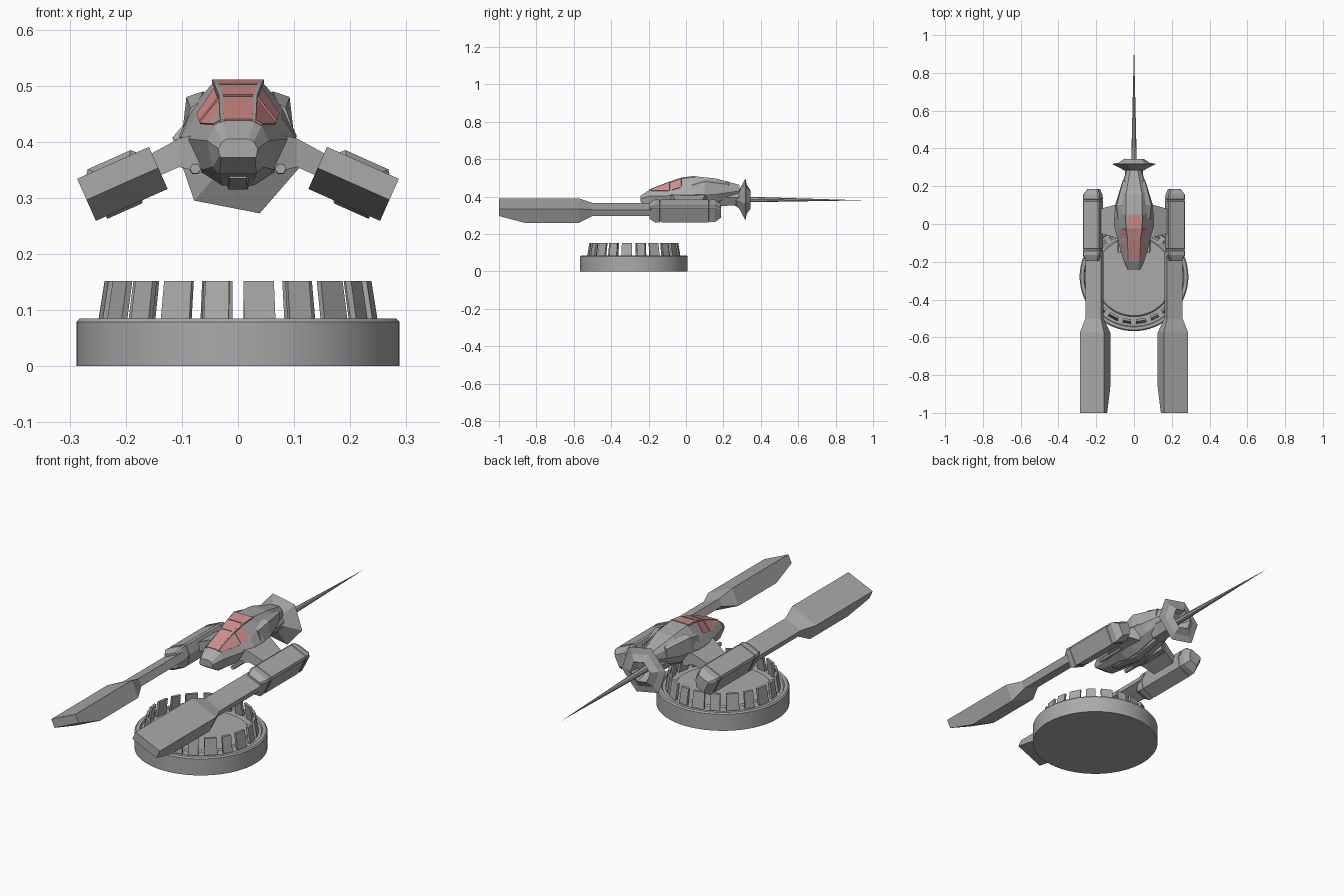
import bpy, bmesh, math
from mathutils import Vector

if "Cube" in bpy.data.objects:
    bpy.data.objects.remove(bpy.data.objects["Cube"])


def material(name, rgb):
    m = bpy.data.materials.new(name)
    m.diffuse_color = (*rgb, 1)
    m.use_nodes = True
    m.node_tree.nodes["Principled BSDF"].inputs["Base Color"].default_value = m.diffuse_color
    return m


GREY = material("hull grey", (0.40, 0.40, 0.40))
PINK = material("canopy pink", (0.66, 0.27, 0.25))


def finish(name, bm, mat=GREY, smooth=None):
    bmesh.ops.recalc_face_normals(bm, faces=bm.faces)
    me = bpy.data.meshes.new(name)
    bm.to_mesh(me)
    bm.free()
    me.materials.append(mat)
    ob = bpy.data.objects.new(name, me)
    bpy.context.collection.objects.link(ob)
    if smooth:
        bpy.ops.object.select_all(action='DESELECT')
        ob.select_set(True)
        bpy.context.view_layer.objects.active = ob
        bpy.ops.object.shade_smooth_by_angle(angle=math.radians(smooth))
    return ob


def loft(name, rings, closed=False, mat=GREY, smooth=None):
    """Skin a list of point rings; cap both ends unless closed."""
    bm = bmesh.new()
    vs = [[bm.verts.new(p) for p in r] for r in rings]
    n = len(vs[0])
    pairs = list(zip(vs, vs[1:])) + ([(vs[-1], vs[0])] if closed else [])
    for a, b in pairs:
        for i in range(n):
            j = (i + 1) % n
            bm.faces.new((a[i], a[j], b[j], b[i]))
    if not closed:
        bm.faces.new(vs[0])
        bm.faces.new(vs[-1])
    return finish(name, bm, mat, smooth)


def lathe_y(name, profile, sides, centre, phase=0, closed=False):
    """Revolve (radius, y) pairs about a line along y."""
    cx, cz = centre
    ang = [phase + i * math.tau / sides for i in range(sides)]
    return loft(name, [[(cx + r * math.cos(a), y, cz + r * math.sin(a)) for a in ang]
                       for r, y in profile], closed)


# Stand: round plinth with a rim groove
CY = -0.279
rings = []
for r, z in [(0.288, 0), (0.288, 0.079), (0.282, 0.085), (0.266, 0.085), (0.262, 0.077),
             (0.212, 0.077), (0.206, 0.083)]:
    rings.append([(r * math.cos(i * math.tau / 64), CY + r * math.sin(i * math.tau / 64), z)
                  for i in range(64)])
loft("stand_base", rings, smooth=30)

# Stand: leaning teeth around the rim
for k in range(20):
    a0 = (k + 0.5) * math.tau / 20
    half = 0.115 if k % 2 else 0.09
    ring = []
    for z, r in ((0.076, 0.25), (0.152, 0.238)):
        ring.append([(rr * math.cos(a0 + s), CY + rr * math.sin(a0 + s), z)
                     for rr, s in ((r, -half), (r, half), (r - 0.012, half), (r - 0.012, -half))])
    loft(f"stand_tooth_{k + 1}", ring)

# Hull: faceted half sections (y, then roof, sill, waist, lower side, keel as x, z)
SECTIONS = [
    (-0.242, (0.020, 0.405), (0.028, 0.400), (0.035, 0.388), (0.033, 0.375), (0.030, 0.372)),
    (-0.195, (0.028, 0.436), (0.042, 0.428), (0.055, 0.402), (0.045, 0.355), (0.033, 0.343)),
    (-0.080, (0.030, 0.480), (0.070, 0.430), (0.088, 0.405), (0.065, 0.350), (0.030, 0.333)),
    (-0.020, (0.038, 0.500), (0.076, 0.445), (0.102, 0.408), (0.072, 0.350), (0.028, 0.322)),
    (0.050, (0.042, 0.508), (0.082, 0.462), (0.105, 0.410), (0.072, 0.355), (0.028, 0.325)),
    (0.160, (0.042, 0.497), (0.070, 0.468), (0.080, 0.412), (0.058, 0.372), (0.022, 0.355)),
    (0.285, (0.020, 0.463), (0.034, 0.450), (0.040, 0.430), (0.030, 0.415), (0.015, 0.410)),
]


def full(sec):
    y, half = sec[0], sec[1:]
    return [(x, y, z) for x, z in half] + [(-x, y, z) for x, z in reversed(half)]


hull = [full(s) for s in SECTIONS]
loft("hull", hull)


def pane(name, quad, inset=0.006, lift=0.003):
    """Thin glass plate lying just over a hull facet."""
    q = [Vector(p) for p in quad]
    mid = sum(q, Vector()) / 4
    n = (q[2] - q[0]).cross(q[3] - q[1]).normalized()
    if n.z < 0:
        n = -n
    low = [p + (mid - p).normalized() * inset * 1.3 for p in q]
    loft(name, [[p - n * 0.004 for p in low], [p + n * lift for p in low]], mat=PINK)


# Canopy: roof and side panes between the first frames
for i in (1, 2, 3):
    a, b = hull[i], hull[i + 1]
    pane(f"roof_pane_{i}", (a[0], a[9], b[9], b[0]), 0.004)
    if i < 3:
        pane(f"right_pane_{i}", (a[0], b[0], b[1], a[1]))
        pane(f"left_pane_{i}", (a[9], b[9], b[8], a[8]))

# Canopy: frame bars along the roof edges and the front sill
for s in (-1, 1):
    pts = [(s * SECTIONS[i][1][0], SECTIONS[i][0], SECTIONS[i][1][1]) for i in (1, 2, 3, 4)]
    loft("canopy_frame", [[(x + dx, y, z + dz) for dx, dz in
                           ((-0.004, -0.004), (0.004, -0.004), (0.004, 0.003), (-0.004, 0.003))]
                          for x, y, z in pts])

# Tail: six-sided flared nozzle, open at the back, with a long spike
lathe_y("tail_nozzle", [(0.030, 0.255), (0.050, 0.283), (0.119, 0.318), (0.085, 0.324),
                        (0.052, 0.345), (0.040, 0.310), (0.012, 0.290)],
        6, (0, 0.385), math.radians(-71))
lathe_y("tail_mount", [(0.055, 0.17), (0.045, 0.29)], 6, (0, 0.395))
bm = bmesh.new()
base = [bm.verts.new((0.016 * math.cos(i * math.tau / 8), 0.28,
                      0.385 + 0.016 * math.sin(i * math.tau / 8))) for i in range(8)]
tip = bm.verts.new((0, 0.95, 0.38))
bm.faces.new(base)
for i in range(8):
    bm.faces.new((base[i], base[(i + 1) % 8], tip))
finish("tail_spike", bm)

# Side arms, built in a frame tilted outward and down
TILT = math.radians(24)
CT, ST = math.cos(TILT), math.sin(TILT)


def tilted(s, y, uv):
    return [(s * (0.206 + u * CT + v * ST), y, 0.325 - u * ST + v * CT) for u, v in uv]


def rect(u0, u1, v0, v1):
    return [(u0, v0), (u1, v0), (u1, v1), (u0, v1)]


def pod_shape(k):
    return [(u * k, v * k) for u, v in
            ((-0.045, 0.0), (-0.045, 0.042), (-0.038, 0.049), (0.046, 0.049),
             (0.053, 0.040), (0.050, -0.046), (-0.018, -0.046))]


BAR = rect(-0.045, 0.045, -0.011, 0.025)
BLADE = rect(-0.07, 0.07, -0.041, 0.041)
CHISEL = rect(-0.07, 0.07, 0.0, 0.041)
for s, side in ((1, "right"), (-1, "left")):
    # long blade with a chisel tip, narrowing to a bar
    loft(f"{side}_blade", [tilted(s, y, uv) for y, uv in
                           ((-1.0, CHISEL), (-0.96, rect(-0.07, 0.07, -0.012, 0.041)),
                            (-0.86, BLADE), (-0.575, BLADE), (-0.5, BAR), (-0.15, BAR))])
    # engine pod with grooves near both ends
    loft(f"{side}_pod", [tilted(s, y, pod_shape(k)) for y, k in
                         ((-0.195, 0.72), (-0.165, 1), (-0.142, 1), (-0.140, 0.95),
                          (-0.132, 0.95), (-0.130, 1), (0.120, 1), (0.122, 0.95),
                          (0.130, 0.95), (0.132, 1), (0.155, 0.97), (0.186, 0.62))])
    # strut joining hull and pod
    loft(f"{side}_strut", [[(s * x, y, z) for y, z in ((y0, zt), (y1, zt), (y1, zb), (y0, zb))]
                           for x, y0, y1, zt, zb in ((0.065, -0.09, 0.12, 0.415, 0.345),
                                                     (0.105, -0.07, 0.10, 0.406, 0.355),
                                                     (0.180, -0.05, 0.08, 0.365, 0.322))])
    # small gun under the hull
    lathe_y(f"{side}_gun", [(0.010, -0.15), (0.011, 0.0)], 6, (s * 0.076, 0.352))
    # rear shoulder fairing beside the spine
    loft(f"{side}_fairing", [[(s * x, y, z) for x, z in q] for y, q in
                             ((0.03, ((0.070, 0.47), (0.085, 0.46), (0.102, 0.41))),
                              (0.10, ((0.062, 0.49), (0.092, 0.48), (0.100, 0.41))),
                              (0.23, ((0.045, 0.475), (0.058, 0.465), (0.060, 0.425))))])

# Belly keel
loft("belly_keel", [[(-w, y, 0.36), (w, y, 0.36), (w * 0.5, y, z), (-w * 0.5, y, z)]
                    for y, w, z in ((-0.14, 0.03, 0.335), (0.02, 0.034, 0.315), (0.2, 0.02, 0.35))])
